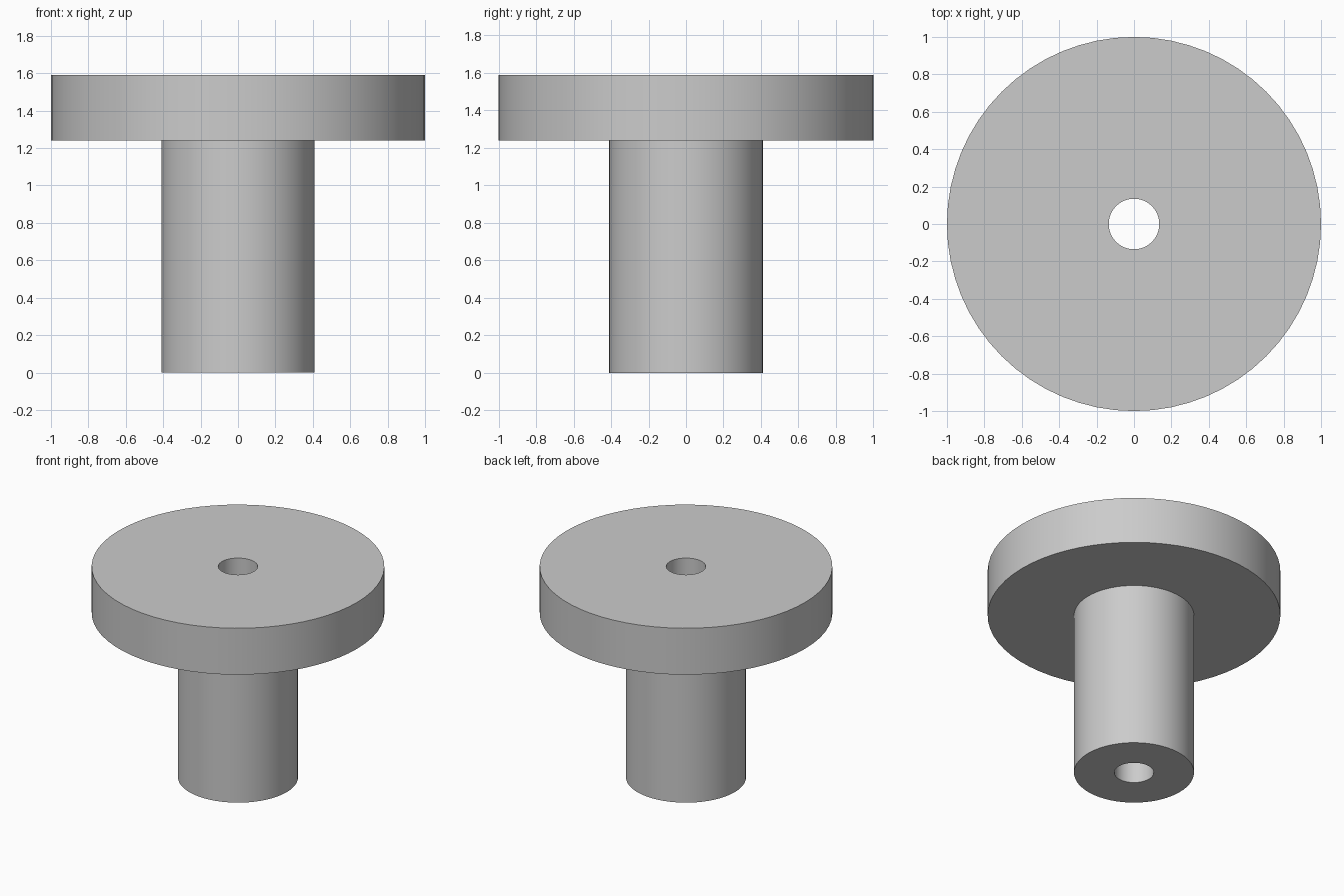
import bpy
import bmesh
import math

cube = bpy.data.objects.get("Cube")
if cube:
    bpy.data.objects.remove(cube, do_unlink=True)

SEGMENTS = 64
BORE_R, SHAFT_R, HEAD_R = 0.135, 0.41, 1.0
HEAD_Z, TOP_Z = 1.24, 1.59

# Plain grey material
grey = bpy.data.materials.new("light_grey")
grey.use_nodes = True
color = (0.6, 0.6, 0.6, 1.0)
grey.diffuse_color = color
grey.node_tree.nodes["Principled BSDF"].inputs["Base Color"].default_value = color

# Closed half-section: bore, shaft and wide disc head
profile = [(BORE_R, 0), (SHAFT_R, 0), (SHAFT_R, HEAD_Z),
           (HEAD_R, HEAD_Z), (HEAD_R, TOP_Z), (BORE_R, TOP_Z)]

# Revolve the section around the vertical axis
bm = bmesh.new()
verts = [bm.verts.new((r, 0, z)) for r, z in profile]
edges = [bm.edges.new((a, b)) for a, b in zip(verts, verts[1:] + verts[:1])]
bmesh.ops.spin(bm, geom=verts + edges, cent=(0, 0, 0), axis=(0, 0, 1),
               angle=math.tau, steps=SEGMENTS, use_merge=True)
bmesh.ops.remove_doubles(bm, verts=bm.verts, dist=0.0001)
bmesh.ops.recalc_face_normals(bm, faces=bm.faces)

mesh = bpy.data.meshes.new("flanged_bushing")
bm.to_mesh(mesh)
bm.free()
mesh.materials.append(grey)
bushing = bpy.data.objects.new("flanged_bushing", mesh)
bpy.context.collection.objects.link(bushing)

# Smooth round walls with sharp rims
bpy.ops.object.select_all(action="DESELECT")
bushing.select_set(True)
bpy.context.view_layer.objects.active = bushing
bpy.ops.object.shade_smooth_by_angle(angle=math.radians(30))
